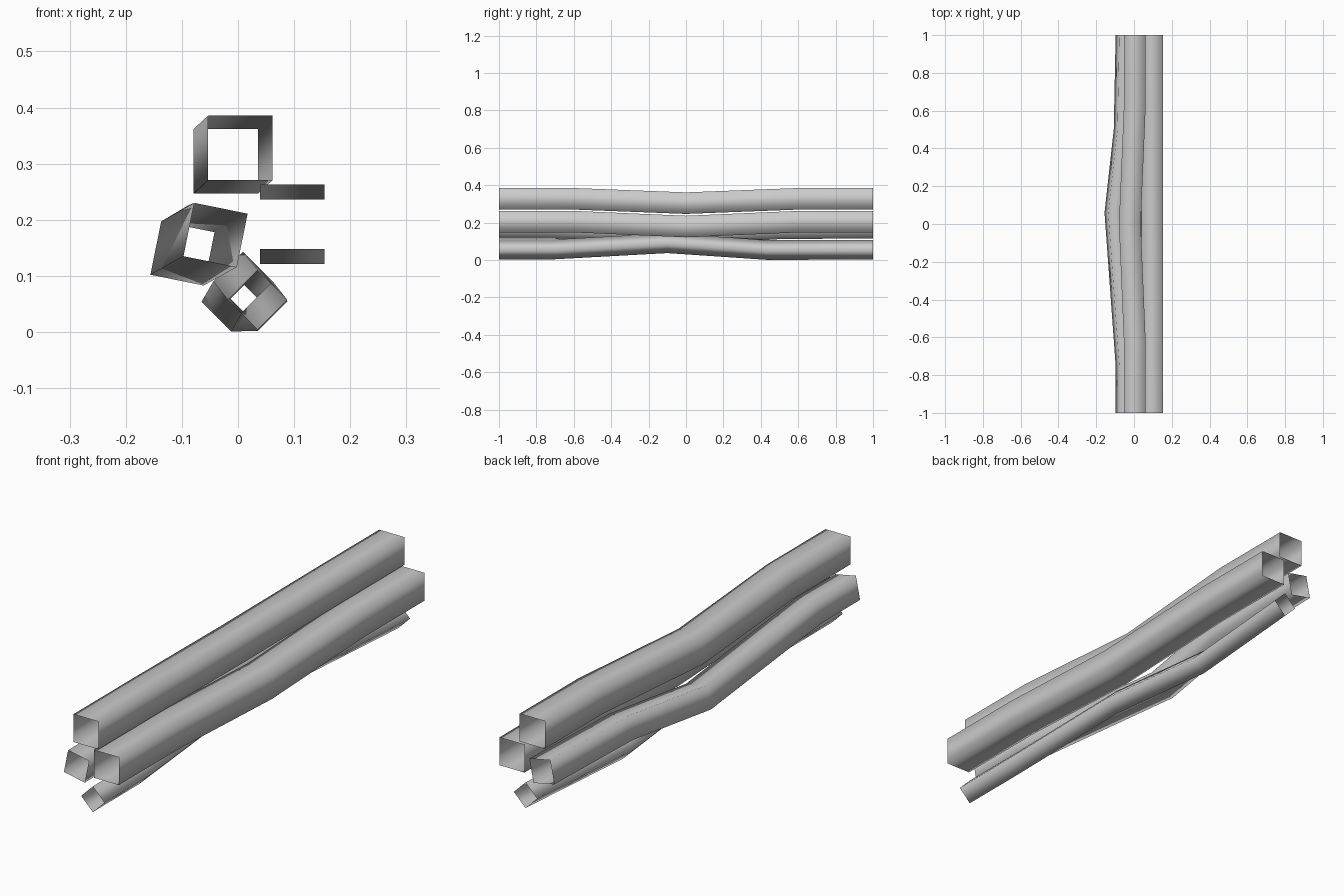
import bpy, bmesh, math
from mathutils import Vector, Matrix

cube = bpy.data.objects.get("Cube")
if cube:
    bpy.data.objects.remove(cube, do_unlink=True)

# Single plain grey
grey = bpy.data.materials.new("plain_grey")
grey.use_nodes = True
colour = (0.6, 0.6, 0.6, 1.0)
grey.diffuse_color = colour
grey.node_tree.nodes["Principled BSDF"].inputs["Base Color"].default_value = colour


def square_tube(name, half, tilt, path):
    """Open square tube swept along y through the centre points in path."""
    turn = Matrix.Rotation(math.radians(tilt), 2)
    corners = [turn @ Vector(c) * half for c in ((-1, -1), (1, -1), (1, 1), (-1, 1))]
    bm = bmesh.new()
    rings = [[bm.verts.new((x + c.x, y, z + c.y)) for c in corners] for x, y, z in path]
    for a, b in zip(rings, rings[1:]):
        for i in range(4):
            j = (i + 1) % 4
            bm.faces.new((a[i], a[j], b[j], b[i])).smooth = True
    bmesh.ops.recalc_face_normals(bm, faces=bm.faces)
    mesh = bpy.data.meshes.new(name)
    bm.to_mesh(mesh)
    bm.free()
    mesh.materials.append(grey)
    bpy.context.collection.objects.link(bpy.data.objects.new(name, mesh))


# Top tube, sagging in the middle
square_tube("top_tube", 0.0575, 0, [
    (0.004, -1, 0.328), (0.004, -0.62, 0.328), (-0.022, 0, 0.304),
    (0.004, 0.62, 0.328), (0.004, 1, 0.328)])

# Tube on the model's left
square_tube("left_tube", 0.0575, 0, [
    (0.097, -1, 0.205), (0.097, -0.6, 0.205), (0.097, 0, 0.179),
    (0.097, 0.6, 0.205), (0.097, 1, 0.205)])

# Tilted tube on the model's right, bowed outward
square_tube("right_tube", 0.0485, -11.5, [
    (-0.04, -1, 0.173), (-0.04, -0.75, 0.173), (-0.099, 0.06, 0.14),
    (-0.05, 0.5, 0.169), (-0.04, 1, 0.173)])

# Small bottom tube standing on its edge
square_tube("bottom_tube", 0.0375, 45, [
    (0.035, -1, 0.057), (0.035, -0.7, 0.057), (0.009, -0.1, 0.09),
    (-0.012, 0.43, 0.054), (0.035, 1, 0.055)])
